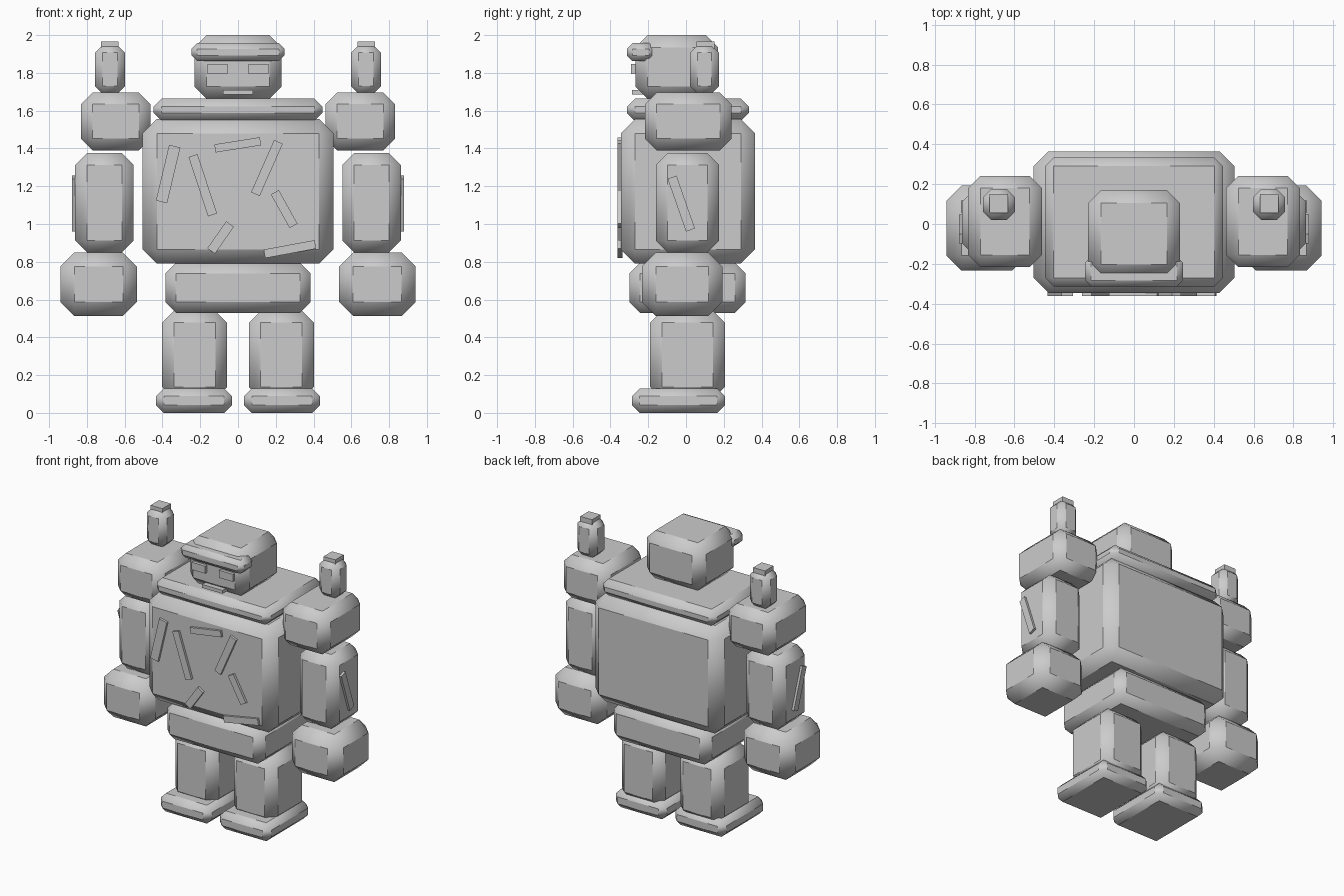
import bpy, bmesh, math
from mathutils import Matrix, Vector

if "Cube" in bpy.data.objects:
    bpy.data.objects.remove(bpy.data.objects["Cube"])

grey = bpy.data.materials.new("plain grey")
grey.diffuse_color = (0.6, 0.6, 0.6, 1)
grey.use_nodes = True
grey.node_tree.nodes["Principled BSDF"].inputs["Base Color"].default_value = grey.diffuse_color


def block(name, x, y, z, bevel=0.0, turn=None):
    """Box spanning the (min, max) ranges, with chamfered edges and an optional rotation."""
    size = [r[1] - r[0] for r in (x, y, z)]
    centre = Vector([(r[0] + r[1]) / 2 for r in (x, y, z)])
    bm = bmesh.new()
    bmesh.ops.create_cube(bm, size=1)
    bmesh.ops.scale(bm, vec=size, verts=bm.verts)
    if bevel:
        bmesh.ops.bevel(bm, geom=bm.edges[:], offset=bevel, segments=1,
                        affect='EDGES', clamp_overlap=True)
    if turn:
        bmesh.ops.rotate(bm, matrix=Matrix.Rotation(turn[1], 3, turn[0]), verts=bm.verts)
    bmesh.ops.translate(bm, vec=centre, verts=bm.verts)
    bmesh.ops.recalc_face_normals(bm, faces=bm.faces)
    mesh = bpy.data.meshes.new(name)
    bm.to_mesh(mesh)
    bm.free()
    mesh.materials.append(grey)
    obj = bpy.data.objects.new(name, mesh)
    bpy.context.collection.objects.link(obj)
    # chamfers blend into the corner facets but stay crisp against the flat sides
    bpy.ops.object.select_all(action='DESELECT')
    obj.select_set(True)
    bpy.context.view_layer.objects.active = obj
    bpy.ops.object.shade_smooth_by_angle(angle=math.radians(40))
    return obj


def pair(name, x, y, z, bevel=0.0, turn=None):
    """Right part at +x and its mirrored left twin."""
    block("right_" + name, x, y, z, bevel, turn)
    block("left_" + name, (-x[1], -x[0]), y, z, bevel, turn)


# Body
block("torso", (-0.505, 0.505), (-0.345, 0.365), (0.79, 1.555), 0.075)
block("collar", (-0.447, 0.447), (-0.313, 0.333), (1.545, 1.664), 0.043)
block("pelvis", (-0.384, 0.384), (-0.30, 0.316), (0.53, 0.795), 0.057)

# Head with brow band, eyes and mouth
block("head", (-0.231, 0.231), (-0.268, 0.17), (1.662, 2.0), 0.065)
block("brow_band", (-0.246, 0.246), (-0.313, -0.164), (1.862, 1.957), 0.03)
pair("eye", (0.055, 0.162), (-0.29, -0.255), (1.793, 1.846))
block("mouth", (-0.08, 0.08), (-0.287, -0.20), (1.685, 1.709))

# Arms
pair("shoulder", (0.462, 0.832), (-0.217, 0.242), (1.39, 1.696), 0.062)
pair("arm", (0.553, 0.862), (-0.159, 0.175), (0.85, 1.375), 0.062)
pair("fist", (0.536, 0.94), (-0.233, 0.192), (0.512, 0.85), 0.074)
pair("arm_strip", (0.85, 0.878), (-0.05, 0.0), (0.96, 1.256), 0,
     ('X', math.atan2(0.098, 0.281)))

# Shoulder stacks with caps
pair("stack", (0.598, 0.757), (0.021, 0.175), (1.69, 1.947), 0.04)
pair("stack_cap", (0.632, 0.724), (0.055, 0.15), (1.93, 1.967))

# Legs
pair("leg", (0.058, 0.402), (-0.19, 0.206), (0.075, 0.54), 0.062)
pair("foot", (0.032, 0.434), (-0.286, 0.206), (0.0, 0.13), 0.041)

# Strips scattered on the chest: start (x, z), end (x, z), width
strips = [
    ((-0.335, 1.412), (-0.405, 1.117), 0.061),
    ((-0.238, 1.362), (-0.135, 1.048), 0.05),
    ((-0.122, 1.400), (0.119, 1.438), 0.043),
    ((0.214, 1.435), (0.092, 1.158), 0.05),
    ((0.195, 1.168), (0.294, 0.990), 0.048),
    ((-0.042, 1.000), (-0.142, 0.857), 0.05),
    ((0.140, 0.842), (0.410, 0.892), 0.046),
]
for i, ((x0, z0), (x1, z1), w) in enumerate(strips, 1):
    dx, dz = x1 - x0, z1 - z0
    half = math.hypot(dx, dz) / 2
    cx, cz = (x0 + x1) / 2, (z0 + z1) / 2
    block(f"chest_strip_{i}", (cx - half, cx + half), (-0.362, -0.335),
          (cz - w / 2, cz + w / 2), 0, ('Y', -math.atan2(dz, dx)))
